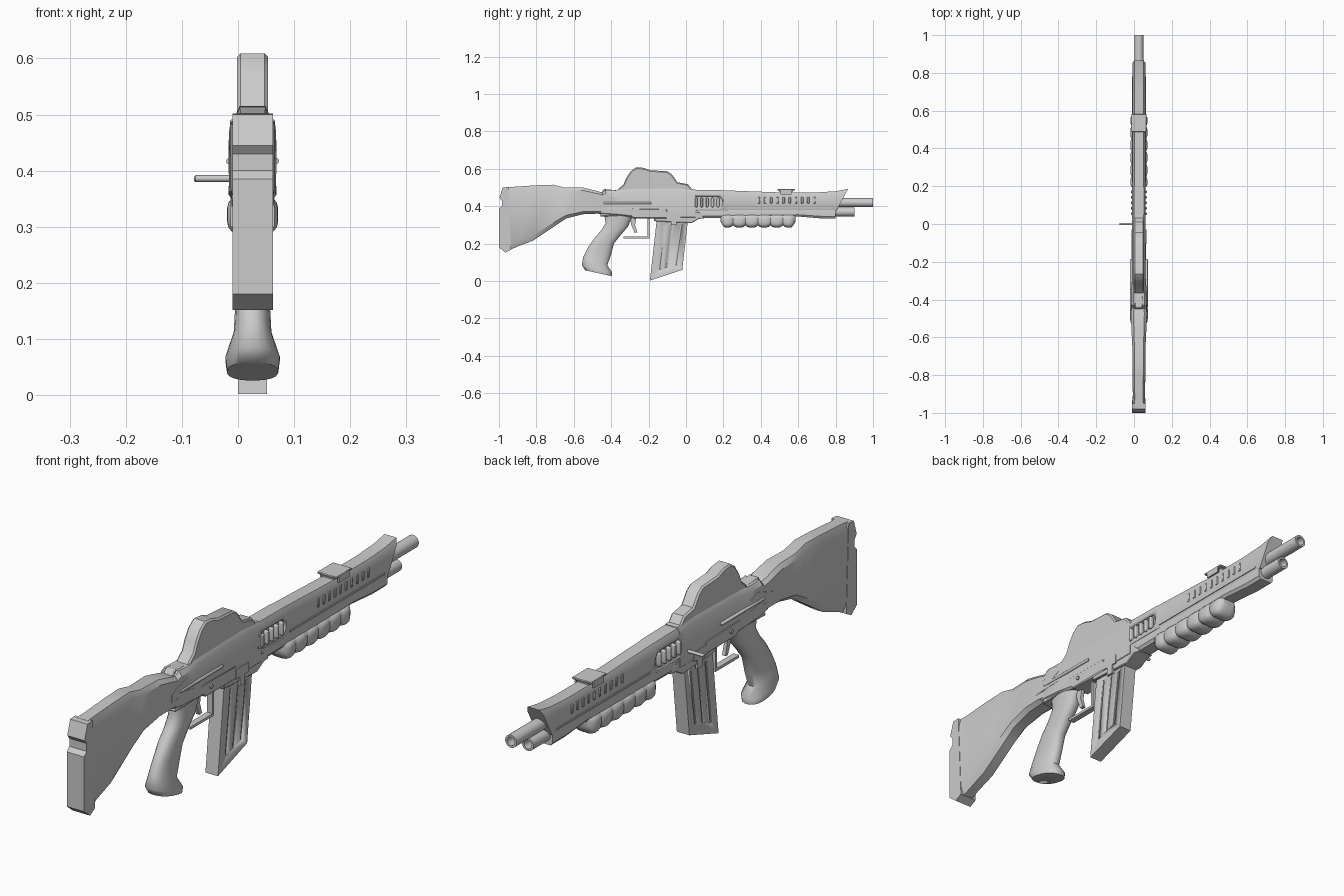
import bpy, bmesh, math
from mathutils import Vector

if "Cube" in bpy.data.objects:
    bpy.data.objects.remove(bpy.data.objects["Cube"])

CX = 0.026  # centre plane of the body
grey = bpy.data.materials.new("grey metal")
grey.use_nodes = True
COLOUR = (0.6, 0.6, 0.6, 1)
grey.diffuse_color = COLOUR
grey.node_tree.nodes["Principled BSDF"].inputs["Base Color"].default_value = COLOUR


def finish(name, bm, bevel=0, segments=1, angle=35):
    bmesh.ops.recalc_face_normals(bm, faces=bm.faces)
    mesh = bpy.data.meshes.new(name)
    bm.to_mesh(mesh)
    bm.free()
    mesh.materials.append(grey)
    ob = bpy.data.objects.new(name, mesh)
    bpy.context.collection.objects.link(ob)
    bpy.ops.object.select_all(action='DESELECT')
    bpy.context.view_layer.objects.active = ob
    ob.select_set(True)
    bpy.ops.object.shade_smooth_by_angle(angle=math.radians(angle))
    if bevel:
        mod = ob.modifiers.new("bevel", 'BEVEL')
        mod.width, mod.segments = bevel, segments
        mod.limit_method, mod.angle_limit = 'ANGLE', math.radians(50)
    return ob


def loft(name, stations, shape, **kw):
    """Skin sections spanning bottom point (ya, za) to top point (yb, zb), half width w."""
    bm = bmesh.new()
    rings = []
    for ya, za, yb, zb, w in stations:
        a, b = Vector((CX, ya, za)), Vector((CX, yb, zb))
        rings.append([bm.verts.new(a.lerp(b, (v + 1) / 2) + Vector((u * w, 0, 0))) for u, v in shape])
    for r, s in zip(rings, rings[1:]):
        for i in range(len(r)):
            j = (i + 1) % len(r)
            bm.faces.new((r[i], r[j], s[j], s[i]))
    bm.faces.new(rings[0])
    bm.faces.new(rings[-1])
    return finish(name, bm, **kw)


def plate(name, points, half, x=CX, **kw):
    """Side profile in (y, z) extruded across x."""
    bm = bmesh.new()
    face = bm.faces.new([bm.verts.new((x - half, y, z)) for y, z in points])
    new = bmesh.ops.extrude_face_region(bm, geom=[face])["geom"]
    bmesh.ops.translate(bm, vec=(2 * half, 0, 0), verts=[v for v in new if isinstance(v, bmesh.types.BMVert)])
    return finish(name, bm, **kw)


def box(name, x, y, z, sx, sy, sz, **kw):
    h, k = sy / 2, sz / 2
    return plate(name, [(y - h, z - k), (y + h, z - k), (y + h, z + k), (y - h, z + k)], sx / 2, x, **kw)


def tube(name, profile, z, axis='Y', x=CX, y=0, sides=24):
    """Turned part from (distance, radius) points along y or x."""
    bm = bmesh.new()
    rings = []
    for d, r in profile:
        ring = []
        for i in range(sides):
            t = math.tau * i / sides
            p = (x + r * math.cos(t), y + d, z + r * math.sin(t))
            if axis == 'X':
                p = (x + d, y + r * math.cos(t), z + r * math.sin(t))
            ring.append(bm.verts.new(p))
        rings.append(ring)
    for r, s in zip(rings, rings[1:]):
        for i in range(sides):
            bm.faces.new((r[i], r[i - 1], s[i - 1], s[i]))
    bm.faces.new(rings[0])
    bm.faces.new(rings[-1])
    return finish(name, bm)


def cut(target, cutter):
    mod = target.modifiers.new("cut", 'BOOLEAN')
    mod.object, mod.solver = cutter, 'EXACT'
    cutter.hide_render = True
    cutter.hide_set(True)


def octagon(top, low, ct, cl):
    half = [(low, -1), (1, -1 + cl), (1, 1 - ct), (top, 1)]
    return half + [(-u, v) for u, v in reversed(half)]


def rounded(power, sides=20):
    pts = []
    for i in range(sides):
        t = math.tau * (i + 0.5) / sides
        c, s = math.cos(t), math.sin(t)
        pts.append((math.copysign(abs(c) ** power, c), math.copysign(abs(s) ** power, s)))
    return pts


def stadium(y, z, length, height, n=8):
    r = height / 2
    pts = []
    for side in (1, -1):
        for i in range(n + 1):
            t = -math.pi / 2 + math.pi * i / n
            pts.append((y + side * (length / 2 - r + r * math.cos(t)), z + side * r * math.sin(t)))
    return pts


# Stock with notched butt plate
plate("butt_plate", [(-.965, .152), (-1, .18), (-1, .385), (-.985, .4), (-.985, .43), (-.997, .445),
                     (-.98, .5), (-.95, .502), (-.935, .168)], .036)
loft("stock", [(-.94, .167, -.96, .502, .035), (-.9, .185, -.92, .504, .032), (-.82, .215, -.8, .512, .034),
               (-.7, .295, -.71, .515, .034), (-.64, .335, -.65, .5, .035), (-.55, .357, -.55, .5, .04),
               (-.48, .36, -.47, .48, .042), (-.4, .36, -.42, .465, .036)],
     octagon(.68, .6, .22, .2), angle=30)

# Receiver
loft("receiver", [(-.47, .36, -.45, .47, .037), (-.43, .355, -.43, .488, .042), (-.36, .35, -.37, .485, .042),
                  (-.28, .34, -.3, .495, .036), (-.05, .335, -.05, .5, .036), (.05, .335, .05, .49, .036)],
     octagon(.7, .8, .25, .1))
plate("top_housing", [(-.39, .45), (-.36, .495), (-.335, .515), (-.32, .55), (-.295, .588), (-.265, .609),
                      (-.225, .605), (-.19, .592), (-.1, .587), (-.075, .57), (-.045, .528), (.01, .518),
                      (.035, .488), (.06, .45)], .0275, bevel=.006)
plate("rear_sight_block", [(-.46, .46), (-.44, .492), (-.36, .484), (-.36, .45)], .02, bevel=.003)
plate("lower_frame", [(-.46, .345), (-.45, .375), (-.36, .39), (-.1, .385), (-.1, .335), (-.28, .335), (-.3, .35)],
      .038, bevel=.004)

# Magazine well and magazine with side grooves
plate("magazine_well", [(-.17, .32), (-.17, .37), (.07, .37), (.1, .335), (.07, .333), (.03, .31)], .034, bevel=.003)
magazine = plate("magazine", [(-.193, .002), (-.02, .06), (.012, .34), (-.155, .34)], .026)
for side in (-1, 1):
    for k in range(3):
        y = -.135 + .045 * k
        z = .06 + .013 * k
        cut(magazine, plate("groove_cutter", [(y - .015, z), (y - .007, z), (y + .023, .3), (y + .015, .3)],
                            .004, CX + side * .026))

# Pistol grip
loft("grip", [(-.54, .058, -.397, .026, .046), (-.558, .085, -.394, .045, .049), (-.55, .13, -.42, .085, .034),
              (-.525, .18, -.4, .14, .031), (-.49, .23, -.385, .2, .032), (-.455, .27, -.345, .25, .032),
              (-.43, .31, -.31, .29, .034), (-.44, .37, -.28, .36, .036)], rounded(.85), angle=50)

# Trigger and its guard
box("guard_bottom", CX, -.265, .232, .024, .14, .01)
box("guard_front", CX, -.2, .285, .024, .01, .115)
plate("trigger", [(-.3, .34), (-.265, .34), (-.272, .3), (-.26, .26), (-.275, .258), (-.292, .3)], .007)

# Handguard in two layers
loft("lower_handguard", [(.03, .335, .03, .4, .033), (.6, .345, .6, .4, .033), (.72, .335, .72, .4, .033),
                         (.8, .335, .8, .4, .033)], octagon(.95, .75, .1, .35))
upper = loft("upper_handguard", [(.03, .378, .03, .488, .036), (.19, .378, .19, .486, .036),
                                 (.23, .378, .2, .485, .034), (.5, .378, .5, .474, .034), (.7, .378, .7, .474, .034),
                                 (.79, .378, .8, .48, .034), (.805, .378, .866, .492, .034)],
             octagon(.72, .95, .4, .06))
for side in (-1, 1):
    x = CX + side * .036
    cut(upper, plate("window_cutter", stadium(.112, .42, .17, .066), .01, x))
    for k in range(5):
        y = .055 + .029 * k
        plate("window_rib", stadium(0, 0, .052, .014), .009, x - side * .003, bevel=.004, segments=2)
        rib = bpy.context.object
        rib.rotation_euler.x = math.pi / 2
        rib.location = (0, y, .42)
    for k in range(10):
        box("vent_bar", CX + side * .031, .39 + .033 * k, .432, .012, .012, .034, bevel=.002)
    box("side_rail", CX + side * .034, .5, .391, .006, .56, .006)

# Scalloped foregrip
lumps = []
for k in range(37):
    t = k / 36
    end = max(0, 1 - min(t, 1 - t) * 14)
    swell = abs(math.sin(math.pi * 6 * t)) ** .5
    y = .185 + .4 * t
    shrink = 1 - .35 * end ** 2
    lumps.append((y, .355 - (.058 + .012 * swell) * shrink, y, .357, (.039 + .007 * swell) * shrink))
loft("foregrip", lumps, rounded(.6), angle=40)

# Barrels with open bores
for name, length, z in (("barrel", 1, .42), ("lower_tube", .9, .37)):
    tube(name, [(.7, .024), (length, .024), (length, .016), (length - .08, .016)], z)

# Front sight clip
box("sight_plate", CX, .535, .487, .08, .094, .008, bevel=.002)
for y in (.505, .565):
    box("sight_foot", CX, y, .476, .05, .016, .02)
for side in (-1, 1):
    box("sight_side", CX + side * .037, .535, .475, .006, .06, .022)

# Side rods, catch plates and charging lever
for side in (-1, 1):
    x = CX + side * .038
    tube("side_rod", [(-.44, .004), (-.44, .006), (-.19, .006), (-.185, .003)], .417, x=x + side * .003, sides=12)
    plate("rear_catch", [(-.49, .425), (-.4, .455), (-.36, .44), (-.42, .41), (-.36, .4), (-.49, .395)], .005, x)
    plate("magazine_catch", [(-.105, .335), (-.105, .37), (-.03, .37), (-.03, .335), (-.05, .335), (-.05, .3),
                             (-.08, .3), (-.08, .335)], .004, CX + side * .035)
    tube("frame_pin", [(-.005, .008), (.005, .008)], .365, 'X', CX + side * .038, -.25, 12)
tube("charging_lever", [(-.104, .004), (-.102, .006), (0, .006)], .386, 'X', CX, 0, 12)
